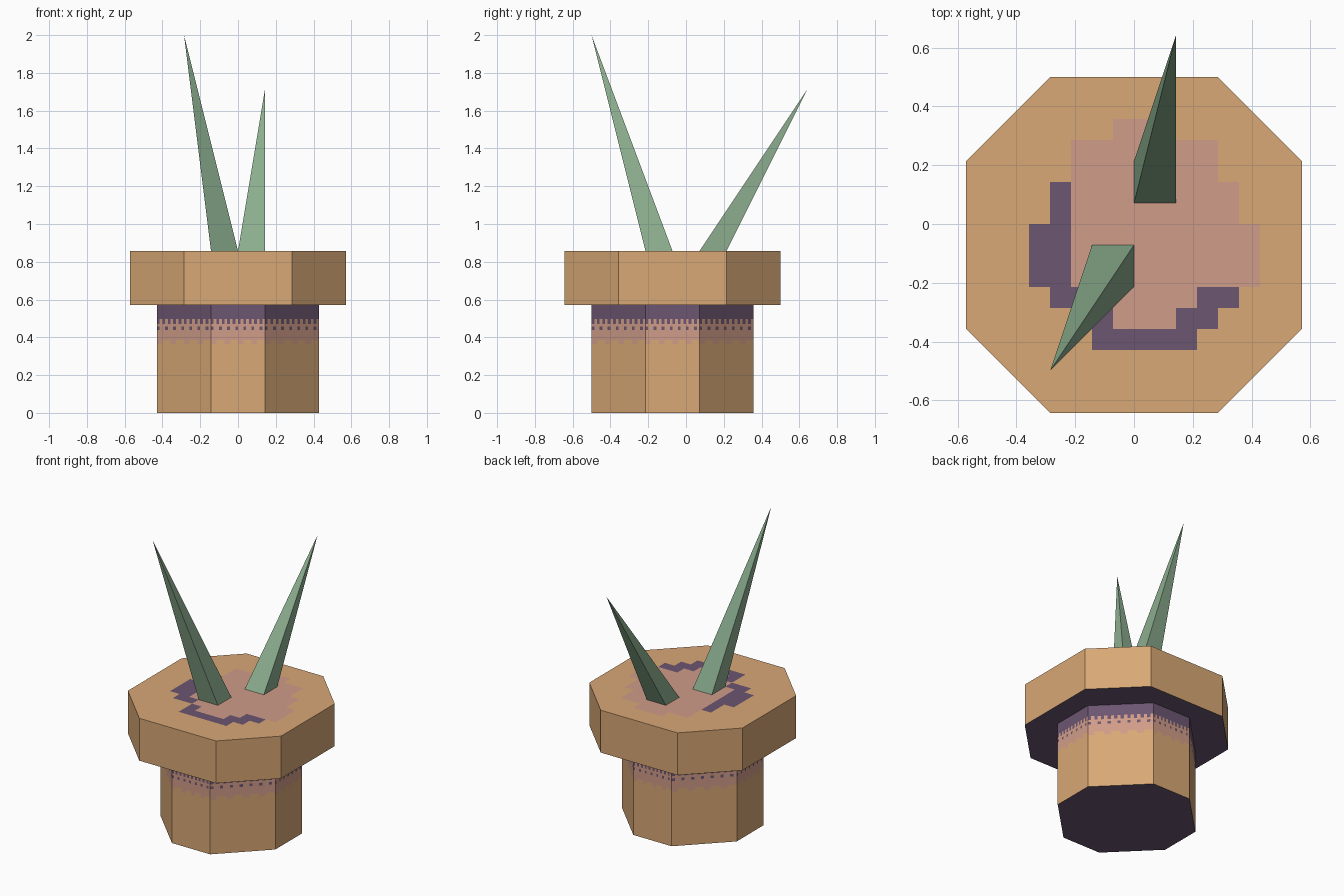
import bpy, bmesh, math
from mathutils import Vector

if "Cube" in bpy.data.objects:
    bpy.data.objects.remove(bpy.data.objects["Cube"])

U = 1 / 14          # model unit: everything snaps to fourteenths
CY = -1             # pot axis in y, in units


def material(name, rgb):
    lin = [((c / 255 + 0.055) / 1.055) ** 2.4 for c in rgb]
    m = bpy.data.materials.new(name)
    m.diffuse_color = (*lin, 1)
    m.use_nodes = True
    m.node_tree.nodes["Principled BSDF"].inputs["Base Color"].default_value = m.diffuse_color
    return m


TAN, PINK, PURPLE = 0, 1, 2
pot_mats = [material("tan clay", (216, 168, 118)),
            material("dusty pink", (208, 156, 136)),
            material("dark purple", (108, 86, 113))]
leaf_mats = [material("leaf green", (140, 174, 143))]


def finish(bm, name, mats):
    bmesh.ops.remove_doubles(bm, verts=bm.verts, dist=1e-5)
    bmesh.ops.recalc_face_normals(bm, faces=bm.faces)
    bmesh.ops.scale(bm, vec=(U, U, U), verts=bm.verts)
    me = bpy.data.meshes.new(name)
    bm.to_mesh(me)
    bm.free()
    for m in mats:
        me.materials.append(m)
    ob = bpy.data.objects.new(name, me)
    bpy.context.collection.objects.link(ob)
    return ob


def octagon(a, b):
    """Chamfered square, half flat a and half width b."""
    pts = [(a, -b), (b, -a), (b, a), (a, b), (-a, b), (-b, a), (-b, -a), (-a, -b)]
    return [Vector((x, y + CY, 0)) for x, y in pts]


def lift(p, z):
    return Vector((p.x, p.y, z))


# Pot body: octagonal wall with a dithered painted band under the rim
COLS = 20
ROWS = [0, 5.1, 5.4, 6.15, 6.4, 6.6, 6.95, 8]


def band_colour(row, col):
    if row == 0:
        return TAN
    if row == 1:                                  # scalloped lower edge
        return PINK if col % 5 < 2 else TAN
    if row == 3:                                  # lower dots
        return PURPLE if col % 3 == 0 else PINK
    if row == 5:                                  # upper dots
        return PURPLE if col % 2 == 0 else PINK
    return PURPLE if row == 6 else PINK


bm = bmesh.new()
ring = octagon(2, 6)
for i, p in enumerate(ring):
    q = ring[(i + 1) % 8]
    for c in range(COLS):
        s, t = p.lerp(q, c / COLS), p.lerp(q, (c + 1) / COLS)
        for r in range(len(ROWS) - 1):
            lo, hi = ROWS[r], ROWS[r + 1]
            f = bm.faces.new([bm.verts.new(lift(*v)) for v in
                              ((s, lo), (t, lo), (t, hi), (s, hi))])
            f.material_index = band_colour(r, c)
bottom = [p.lerp(ring[(i + 1) % 8], c / COLS) for i, p in enumerate(ring) for c in range(COLS)]
bm.faces.new([bm.verts.new(p) for p in reversed(bottom)]).material_index = PURPLE
finish(bm, "pot_body", pot_mats)

# Rim: octagonal slab, purple underneath, soil patch cut into the top
# soil spans per unit row: y -> (left, pink start, pink end, right)
SOIL = {4: (-1, -1, 2, 2), 3: (-3, -3, 4, 4), 2: (-3, -3, 4, 4),
        1: (-4, -3, 5, 5), 0: (-4, -3, 5, 5), -1: (-5, -3, 6, 6),
        -2: (-5, -3, 6, 6), -3: (-5, -3, 6, 6), -4: (-4, -2, 3, 5),
        -5: (-2, -1, 2, 4), -6: (-2, 0, 0, 3)}


def soil_colour(x, y):
    row = SOIL.get(math.floor(y))
    if not row or not row[0] < x < row[3]:
        return TAN
    return PINK if row[1] < x < row[2] else PURPLE


bm = bmesh.new()
ring = octagon(4, 8)
low = [bm.verts.new(lift(p, 8)) for p in ring]
high = [bm.verts.new(lift(p, 12)) for p in ring]
for i in range(8):
    j = (i + 1) % 8
    bm.faces.new((low[i], low[j], high[j], high[i]))
bm.faces.new(low[::-1]).material_index = PURPLE
bm.faces.new(high)
for axis in (0, 1):
    for k in range(-6, 7):
        top = [f for f in bm.faces if all(v.co.z > 11.9 for v in f.verts)]
        geom = top + list({e for f in top for e in f.edges}) + list({v for f in top for v in f.verts})
        co, no = Vector(), Vector()
        co[axis], no[axis] = k, 1
        bmesh.ops.bisect_plane(bm, geom=geom, plane_co=co, plane_no=no)
for f in bm.faces:
    if all(v.co.z > 11.9 for v in f.verts):
        c = f.calc_center_median()
        f.material_index = soil_colour(c.x, c.y)
finish(bm, "pot_rim", pot_mats)


# Leaves: leaning four-sided spikes
def spike(name, x, y, apex):
    bm = bmesh.new()
    base = [bm.verts.new((x + dx, y + dy, 12)) for dx, dy in ((0, 0), (2, 0), (2, 2), (0, 2))]
    tip = bm.verts.new(apex)
    bm.faces.new(base[::-1])
    for i in range(4):
        bm.faces.new((base[i], base[(i + 1) % 4], tip))
    finish(bm, name, leaf_mats)


spike("tall_leaf", -2, -3, (-4, -7, 28))
spike("short_leaf", 0, 1, (2, 9, 24))
